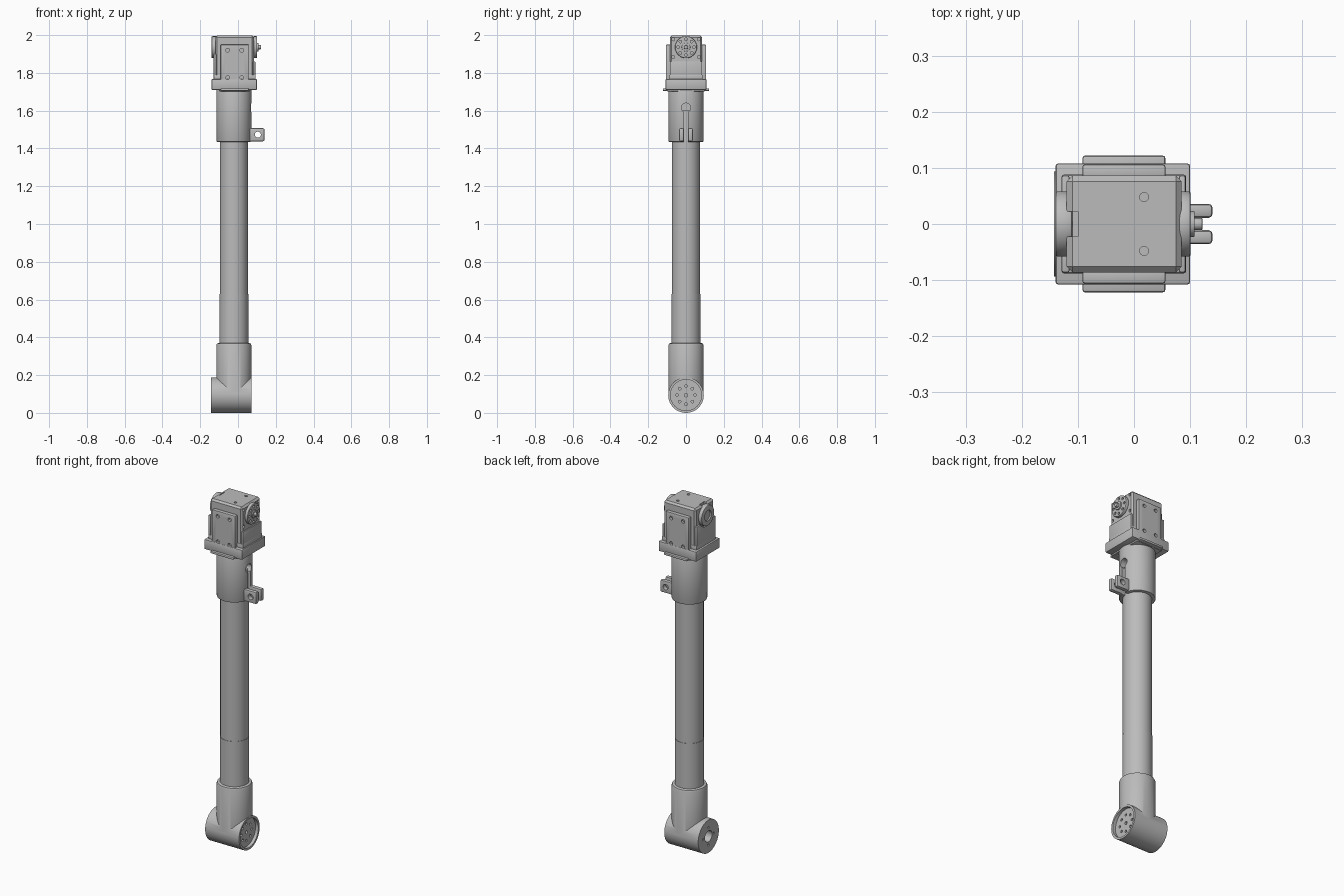
import bpy
from math import pi, cos, sin, radians

cube = bpy.data.objects.get("Cube")
if cube:
    bpy.data.objects.remove(cube, do_unlink=True)

grey = bpy.data.materials.new("plain grey")
grey.use_nodes = True
grey.diffuse_color = (0.5, 0.5, 0.5, 1)
grey.node_tree.nodes["Principled BSDF"].inputs["Base Color"].default_value = (0.5, 0.5, 0.5, 1)

AX = -0.022    # tube axis in x
HORN_Z = 1.936  # output shaft height
KNEE_Z = 0.094  # lower joint height


def activate(ob):
    bpy.ops.object.select_all(action='DESELECT')
    ob.select_set(True)
    bpy.context.view_layer.objects.active = ob


def apply_mod(ob, mod):
    activate(ob)
    bpy.ops.object.modifier_apply(modifier=mod.name)


def box(name, x, y, z, bevel=0.0, segments=2):
    """Box between (min, max) pairs, with optional rounded edges."""
    bpy.ops.mesh.primitive_cube_add(size=1, location=[(a + b) / 2 for a, b in (x, y, z)])
    ob = bpy.context.object
    ob.name = name
    ob.scale = [b - a for a, b in (x, y, z)]
    bpy.ops.object.transform_apply(location=True, rotation=False, scale=True)
    if bevel:
        mod = ob.modifiers.new("bevel", 'BEVEL')
        mod.width, mod.segments = bevel, segments
        apply_mod(ob, mod)
    return ob


def cyl(name, axis, r, a, b, c, bevel=0.0, sides=64):
    """Cylinder from a to b along an axis; c is the centre on the other two."""
    mid = (a + b) / 2
    loc, rot = {'x': ((mid, *c), (0, pi / 2, 0)),
                'y': ((c[0], mid, c[1]), (pi / 2, 0, 0)),
                'z': ((*c, mid), (0, 0, 0))}[axis]
    bpy.ops.mesh.primitive_cylinder_add(radius=r, depth=b - a, vertices=sides,
                                        location=loc, rotation=rot)
    ob = bpy.context.object
    ob.name = name
    bpy.ops.object.transform_apply(location=True, rotation=True, scale=True)
    if bevel:
        mod = ob.modifiers.new("bevel", 'BEVEL')
        mod.width, mod.segments = bevel, 2
        mod.limit_method, mod.angle_limit = 'ANGLE', radians(50)
        apply_mod(ob, mod)
    return ob


def boolean(ob, others, op='DIFFERENCE'):
    for other in others:
        mod = ob.modifiers.new("bool", 'BOOLEAN')
        mod.operation, mod.object, mod.solver = op, other, 'EXACT'
        apply_mod(ob, mod)
        bpy.data.objects.remove(other, do_unlink=True)


def ring(r, z, count=8):
    return [(r * cos(2 * pi * i / count), z + r * sin(2 * pi * i / count)) for i in range(count)]


# Lower joint: horizontal barrel merged with the tube socket
knee = cyl("lower_joint", 'x', 0.094, -0.143, 0.072, (0, KNEE_Z), sides=96)
socket = cyl("socket", 'z', 0.093, KNEE_Z, 0.37, (AX, 0), 0.012, 96)
boolean(knee, [socket], 'UNION')
cuts = [cyl("cut", 'x', 0.082, 0.054, 0.1, (0, KNEE_Z)),
        cyl("cut", 'x', 0.032, -0.2, -0.09, (0, KNEE_Z)),
        cyl("cut", 'x', 0.009, 0.035, 0.1, (0, KNEE_Z), sides=16)]
cuts += [cyl("cut", 'x', 0.007, 0.035, 0.1, p, sides=16) for p in ring(0.048, KNEE_Z)]
cuts += [cyl("cut", 'x', 0.006, -0.2, -0.125, p, sides=16) for p in ring(0.05, KNEE_Z, 4)]
boolean(knee, cuts)

# Main tube, slightly thicker at its lower end
cyl("main_tube", 'z', 0.0745, 0.3, 1.6, (AX, 0))
cyl("tube_lower_sleeve", 'z', 0.0765, 0.3, 0.63, (AX, 0))

# Split collar with a keyhole slot on the left side
collar = cyl("clamp_collar", 'z', 0.093, 1.435, 1.72, (AX, 0), 0.004)
boolean(collar, [box("cut", (0.03, 0.2), (-0.011, 0.011), (1.4, 1.62)),
                 cyl("cut", 'x', 0.025, 0.03, 0.2, (0, 1.615), sides=32)])

# Pair of clamp ears with a bolt hole
for side in (-1, 1):
    y = sorted((side * 0.011, side * 0.036))
    ear = box("clamp_ear", (0.05, 0.14), y, (1.438, 1.507), 0.007)
    boolean(ear, [cyl("cut", 'y', 0.016, -0.1, 0.1, (0.105, 1.473), sides=32)])

# Mounting flange with flared tabs at front and back
box("flange", (-0.14, 0.1), (-0.108, 0.108), (1.71, 1.767), 0.005)
box("flange_foot", (-0.1, 0.063), (-0.1, 0.1), (1.702, 1.72), 0.004)
for side in (-1, 1):
    y = sorted((side * 0.08, side * 0.122))
    box("flange_tab", (-0.092, 0.056), y, (1.704, 1.718), 0.005)
    # Screwed cover plate
    y = sorted((side * 0.08, side * 0.106))
    plate = box("cover_plate", (-0.092, 0.056), y, (1.715, 1.95), 0.004)
    boolean(plate, [cyl("cut", 'y', 0.01, *sorted((side * 0.092, side * 0.2)), (x, z), sides=20)
                    for x in (-0.055, 0.02) for z in (1.775, 1.92)])

# Actuator housing
housing = box("actuator_housing", (-0.12, 0.085), (-0.086, 0.086), (1.75, 1.998), 0.01, 1)
cuts = [cyl("cut", 'z', 0.008, 1.98, 2.1, (0.018, y), sides=20) for y in (-0.048, 0.048)]
cuts += [cyl("cut", 'x', 0.008, 0.07, 0.2, (y, z), sides=16)
         for y in (-0.068, 0.068) for z in (1.885, 1.978)]
cuts.append(box("cut", (-0.2, -0.1), (-0.022, 0.022), (1.985, 2.1)))
boolean(housing, cuts)

# Cradle around the foot of the housing, with an arch on the right side
box("cradle", (-0.129, 0.093), (-0.088, 0.088), (1.76, 1.79), 0.004)
arch = box("right_arch_plate", (-0.129, -0.115), (-0.086, 0.086), (1.76, 1.9), 0.003)
boolean(arch, [cyl("cut", 'x', 0.064, -0.2, 0, (0, HORN_Z))])
box("left_side_plate", (0.08, 0.092), (-0.086, 0.086), (1.76, 1.86), 0.003)

# Output horn on the left, idler disc on the right
horn = cyl("output_horn", 'x', 0.058, 0.08, 0.101, (0, HORN_Z), 0.004)
boolean(horn, [cyl("cut", 'x', 0.007, 0.09, 0.2, p, sides=16) for p in ring(0.042, HORN_Z)])
cyl("horn_hub", 'x', 0.023, 0.09, 0.108, (0, HORN_Z), 0.002, 32)
cyl("horn_screw", 'x', 0.011, 0.1, 0.122, (0, HORN_Z), 0.002, 24)
idler = cyl("idler_disc", 'x', 0.058, -0.14, -0.11, (0, HORN_Z), 0.004)
boolean(idler, [cyl("cut", 'x', 0.03, -0.2, -0.132, (0, HORN_Z), sides=32)])

# Colour and shading
for ob in bpy.context.scene.objects:
    if ob.type == 'MESH':
        ob.data.materials.clear()
        ob.data.materials.append(grey)
        activate(ob)
        bpy.ops.object.shade_smooth_by_angle(angle=radians(30))
